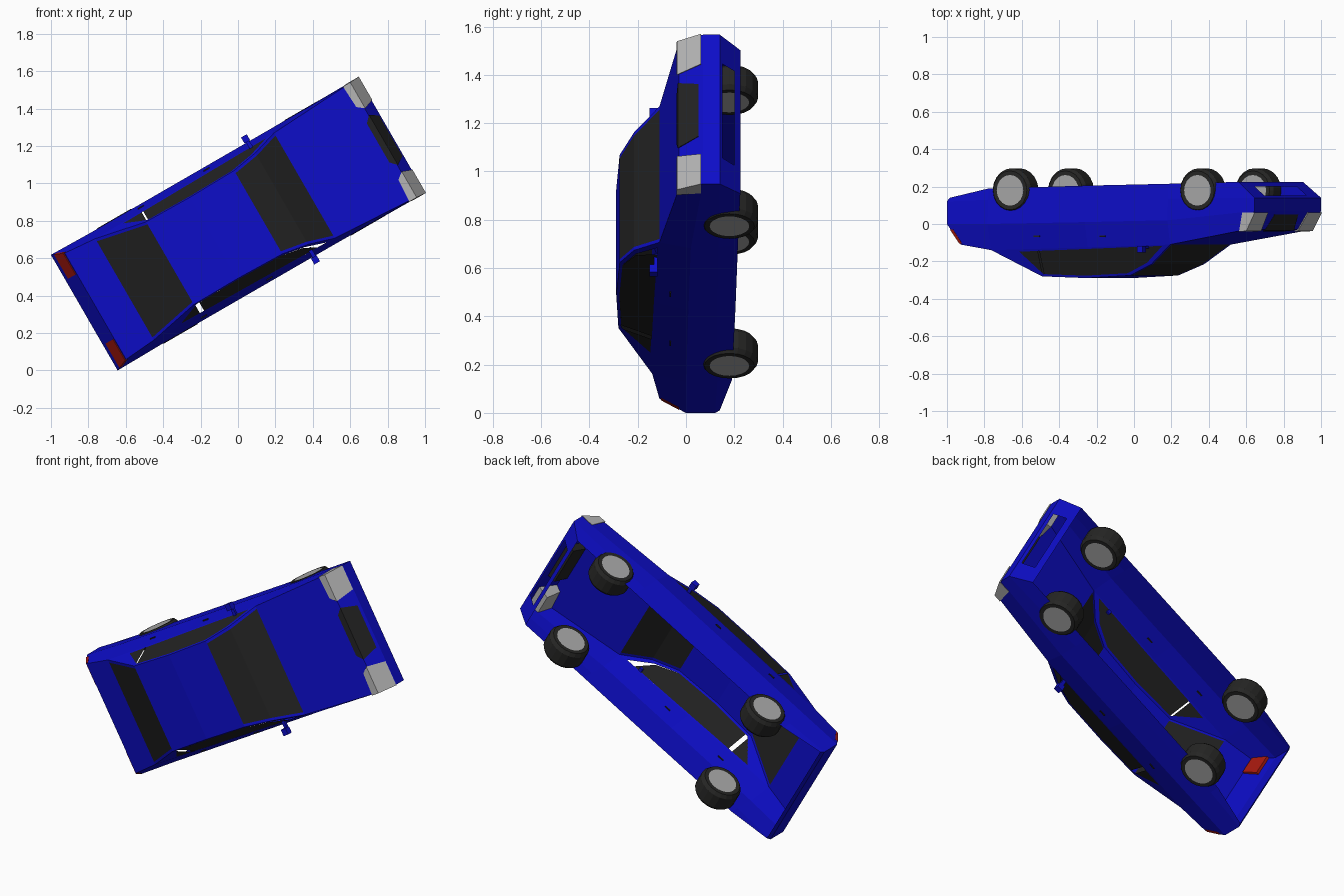
import bpy, bmesh, math
from mathutils import Matrix, Vector

if "Cube" in bpy.data.objects:
    bpy.data.objects.remove(bpy.data.objects["Cube"], do_unlink=True)

# Car frame: u forward, v left, w up; the car lies with its roof towards -y, turned 30 degrees
c, s = math.cos(math.radians(30)), 0.5
FRAME = Matrix(((c, -s, 0, 0), (0, 0, -1, 0), (s, c, 0, 0.783), (0, 0, 0, 1)))


def material(name, rgb, rough=0.6):
    m = bpy.data.materials.new(name)
    m.use_nodes = True
    m.diffuse_color = (*rgb, 1)
    bsdf = m.node_tree.nodes["Principled BSDF"]
    bsdf.inputs["Base Color"].default_value = (*rgb, 1)
    bsdf.inputs["Roughness"].default_value = rough
    return m


BLUE = material("blue paint", (0.004, 0.004, 0.58))
GLASS = material("dark glass", (0.016, 0.016, 0.016))
TYRE = material("tyre rubber", (0.019, 0.019, 0.018))
RIM = material("rim grey", (0.40, 0.40, 0.40))
LAMP = material("headlight grey", (0.46, 0.46, 0.46))
RED = material("tail light red", (0.40, 0.01, 0.005))


def build(name, faces, mats):
    """Make an object from (points, material slot) faces, welding shared corners."""
    bm = bmesh.new()
    for pts, slot in faces:
        f = bm.faces.new([bm.verts.new(p) for p in pts])
        f.material_index = slot
    bmesh.ops.remove_doubles(bm, verts=bm.verts, dist=0.0005)
    bmesh.ops.recalc_face_normals(bm, faces=bm.faces)
    bm.transform(FRAME)
    me = bpy.data.meshes.new(name)
    bm.to_mesh(me)
    bm.free()
    for m in mats:
        me.materials.append(m)
    ob = bpy.data.objects.new(name, me)
    bpy.context.collection.objects.link(ob)
    return ob


def flip(pts):
    return [(u, -v, w) for u, v, w in pts]


def prism(bottom, top):
    """Closed solid between two outlines of equal length."""
    n = len(bottom)
    faces = [(bottom, 0), (top, 0)]
    for i in range(n):
        j = (i + 1) % n
        faces.append(([bottom[i], bottom[j], top[j], top[i]], 0))
    return faces


def box(u0, u1, v0, v1, w0, w1):
    plan = [(u0, v0), (u1, v0), (u1, v1), (u0, v1)]
    return prism([(u, v, w0) for u, v in plan], [(u, v, w1) for u, v in plan])


def pair(name, faces, mat):
    """Left part and its mirrored right twin."""
    build("left_" + name, faces, [mat])
    build("right_" + name, [(flip(p), k) for p, k in faces], [mat])


# Lower body: rows from sill to belt line, each with five stations (u, half width, w)
rows = [
    [(-.935, .352, -.14), (-.70, .343, -.19), (-.10, .343, -.205), (.41, .343, -.215), (.845, .343, -.225)],
    [(-.949, .357, -.12), (-.70, .347, -.13), (-.10, .347, -.13), (.41, .347, -.135), (.949, .357, -.14)],
    [(-.949, .357, .00), (-.70, .353, .00), (-.10, .353, -.01), (.41, .353, -.02), (.949, .357, -.07)],
    [(-.88, .328, .11), (-.70, .313, .14), (-.10, .319, .125), (.41, .325, .11), (.895, .352, .03)],
]
body = []
for r, (low, high) in enumerate(zip(rows, rows[1:])):
    for i in range(4):
        quad = [low[i], low[i + 1], high[i + 1], high[i]]
        body += [(quad, 0), (flip(quad), 0)]
    for end in (0, 4):
        quad = [low[end], high[end]] + flip([high[end], low[end]])
        if end == 4 and r == 0:
            # Front valance with an open air intake
            a, b = Vector(low[end]), Vector(high[end])
            lo, hi = a.lerp(b, 0.28), a.lerp(b, 0.86)
            lo.y = hi.y = 0.225
            inner = [tuple(lo), tuple(hi)] + flip([tuple(hi), tuple(lo)])
            for i in range(4):
                j = (i + 1) % 4
                body.append(([quad[i], quad[j], inner[j], inner[i]], 0))
        else:
            body.append((quad, 0))
belt = rows[3]
for i in (0, 3):  # boot lid and bonnet
    body.append(([belt[i], belt[i + 1]] + flip([belt[i + 1], belt[i]]), 0))


def side(u, w, out=0.0):
    """Point on the inward-leaning cabin side."""
    return (u, 0.325 - 0.41 * (w - 0.11) + out, w)


# Cabin sides: frame between the outer outline and the window opening
outer = [(-.70, .14), (-.10, .125), (.41, .11), (.27, .215), (.125, .275), (-.15, .289), (-.42, .28)]
inner = [(-.53, .148), (-.10, .133), (.36, .117), (.245, .207), (.113, .263), (-.15, .276), (-.405, .268)]
for i in range(7):
    j = (i + 1) % 7
    quad = [side(*outer[i]), side(*outer[j]), side(*inner[j]), side(*inner[i])]
    body += [(quad, 0), (flip(quad), 0)]

# Cabin top: rear window, roof and windscreen as strips with painted pillars beside the glass
top = [(-.70, .14), (-.42, .28), (-.15, .289), (.125, .275), (.27, .215), (.41, .11)]
for i in range(5):
    a, b = side(*top[i]), side(*top[i + 1])
    ga, gb = (a[0], a[1] - .016, a[2]), (b[0], b[1] - .016, b[2])
    edge = [a, b, gb, ga]
    glass = 0 if i in (1, 2) else 1
    body += [(edge, 0), (flip(edge), 0), ([ga, gb] + flip([gb, ga]), glass)]
build("body_shell", body, [BLUE, GLASS])

# Side windows, with a narrow slit ahead of each quarter window
for label, slit, nose in (("left", .010, [(.36, .117), (.245, .207)]),
                          ("right", .026, [(.305, .119), (.235, .207)])):
    f = -.415 + slit
    main = [(f, .141), (-.10, .133)] + nose + [(.113, .263), (-.15, .276), (f, .268)]
    quarter = [(-.53, .148), (-.415, .142), (-.415, .262)]
    for part, outline in (("side_window", main), ("quarter_window", quarter)):
        pts = [side(u, w) for u, w in outline]
        build(label + "_" + part, [(pts if label == "left" else flip(pts), 0)], [GLASS])

# Headlights wrapping round the front corners
pair("headlight", prism(
    [(.953, .215, -.062), (.953, .359, -.062), (.875, .359, -.062), (.875, .235, -.062)],
    [(.898, .195, .038), (.898, .355, .038), (.853, .355, .040), (.860, .225, .040)]), LAMP)

# Grille plate over the nose
build("grille", prism(
    [(.943, -.125, -.052), (.943, .125, -.052), (.89, .125, -.052), (.89, -.125, -.052)],
    [(.898, -.155, .034), (.898, .155, .034), (.865, .12, .039), (.865, -.12, .039)]), [GLASS])

# Tail lights on the sloping rear panel
pair("tail_light", prism(
    [(-.934, .20, .03), (-.934, .350, .03), (-.915, .350, .03), (-.915, .20, .03)],
    [(-.888, .20, .104), (-.888, .331, .104), (-.872, .331, .104), (-.872, .20, .104)]), RED)

# Door mirrors: stalk and head
pair("mirror", box(.255, .275, .30, .365, .118, .132)
     + box(.245, .280, .355, .392, .118, .152), BLUE)

# Door handles
for name, u in (("front_door_handle", 0.0), ("rear_door_handle", -.405)):
    pair(name, box(u - .018, u + .018, .33, .340, .062, .069), GLASS)

# Wheels: lathed tyre with a flat rim disc on both faces
SEG = 20
profile = [(.082, -.06), (.104, -.06), (.118, -.04), (.118, .04), (.104, .06), (.082, .06)]


def wheel(name, u, v, w):
    def ring(r, off):
        return [(u + r * math.cos(2 * math.pi * k / SEG), v + off,
                 w + r * math.sin(2 * math.pi * k / SEG)) for k in range(SEG)]
    rings = [ring(r, off) for r, off in profile]
    faces = [(rings[0], 1), (rings[-1], 1)]
    for a, b in zip(rings, rings[1:]):
        for k in range(SEG):
            n = (k + 1) % SEG
            faces.append(([a[k], a[n], b[n], b[k]], 0))
    ob = build(name, faces, [TYRE, RIM])
    return ob


for end, u in (("front", .597), ("rear", -.56)):
    for label, sign in (("left", 1), ("right", -1)):
        wheel(f"{end}_{label}_wheel", u, sign * .296, -.18)
